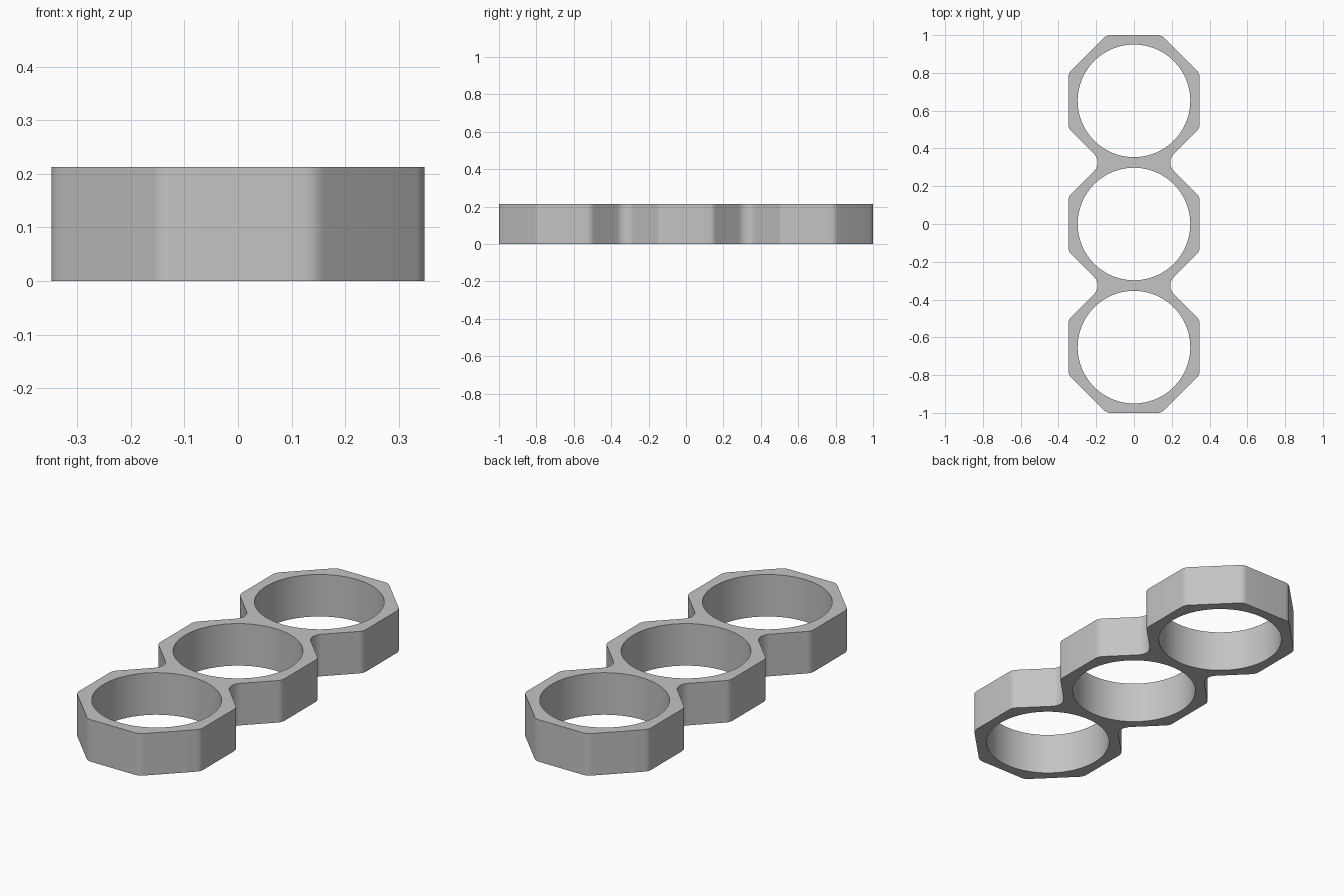
import bpy, bmesh
from math import pi, cos, sin, tan, sqrt
from mathutils import Vector

old = bpy.data.objects.get("Cube")
if old:
    bpy.data.objects.remove(old, do_unlink=True)

APOTHEM, HOLE, HEIGHT = 0.348, 0.298, 0.213
SPACING = 1 - APOTHEM
CENTRES = [-SPACING, 0, SPACING]
HALF_SIDE = APOTHEM * tan(pi / 8)
NECK = APOTHEM * sqrt(2) - SPACING / 2


def rounded(corners, steps=6):
    """Replace each (point, radius) corner of a closed outline with an arc."""
    result = []
    for i, (p, r) in enumerate(corners):
        a = (corners[i - 1][0] - p).normalized()
        b = (corners[(i + 1) % len(corners)][0] - p).normalized()
        half = a.angle(b) / 2
        centre = p + (a + b).normalized() * (r / sin(half))
        start = p + a * (r / tan(half)) - centre
        end = p + b * (r / tan(half)) - centre
        sweep = pi - 2 * half
        for k in range(steps + 1):
            t = k / steps
            arc = (start * sin((1 - t) * sweep) + end * sin(t * sweep)) / sin(sweep)
            result.append(centre + arc)
    return result


def add_loop(bm, points):
    verts = [bm.verts.new((p.x, p.y, 0)) for p in points]
    return [bm.edges.new((v, verts[(i + 1) % len(verts)])) for i, v in enumerate(verts)]


# One side of the three joined octagons, from front to back
side = [(Vector((HALF_SIDE, -1)), 0.05)]
for i, c in enumerate(CENTRES):
    side += [(Vector((APOTHEM, c + s * HALF_SIDE)), 0.05) for s in (-1, 1)]
    if i < 2:
        side.append((Vector((NECK, c + SPACING / 2)), 0.063))
side.append((Vector((HALF_SIDE, 1)), 0.05))
outline = side + [(-p, r) for p, r in side]

# Flat plate with three round holes, extruded to full height
bm = bmesh.new()
edges = add_loop(bm, rounded(outline))
for c in CENTRES:
    circle = [Vector((HOLE * cos(2 * pi * k / 96), c + HOLE * sin(2 * pi * k / 96)))
              for k in range(96)]
    edges += add_loop(bm, circle)
bmesh.ops.triangle_fill(bm, use_beauty=True, edges=edges, normal=(0, 0, 1))
top = bmesh.ops.extrude_face_region(bm, geom=bm.faces[:], use_keep_orig=True)
bmesh.ops.translate(bm, vec=(0, 0, HEIGHT),
                    verts=[g for g in top["geom"] if isinstance(g, bmesh.types.BMVert)])
bmesh.ops.recalc_face_normals(bm, faces=bm.faces[:])

mesh = bpy.data.meshes.new("triple_ring_holder")
bm.to_mesh(mesh)
bm.free()
holder = bpy.data.objects.new("triple_ring_holder", mesh)
bpy.context.collection.objects.link(holder)

# Plain grey
grey = bpy.data.materials.new("plain_grey")
grey.use_nodes = True
colour = (0.55, 0.55, 0.55, 1)
grey.diffuse_color = colour
grey.node_tree.nodes["Principled BSDF"].inputs["Base Color"].default_value = colour
mesh.materials.append(grey)

bpy.ops.object.select_all(action="DESELECT")
holder.select_set(True)
bpy.context.view_layer.objects.active = holder
bpy.ops.object.shade_smooth_by_angle(angle=pi / 6)
